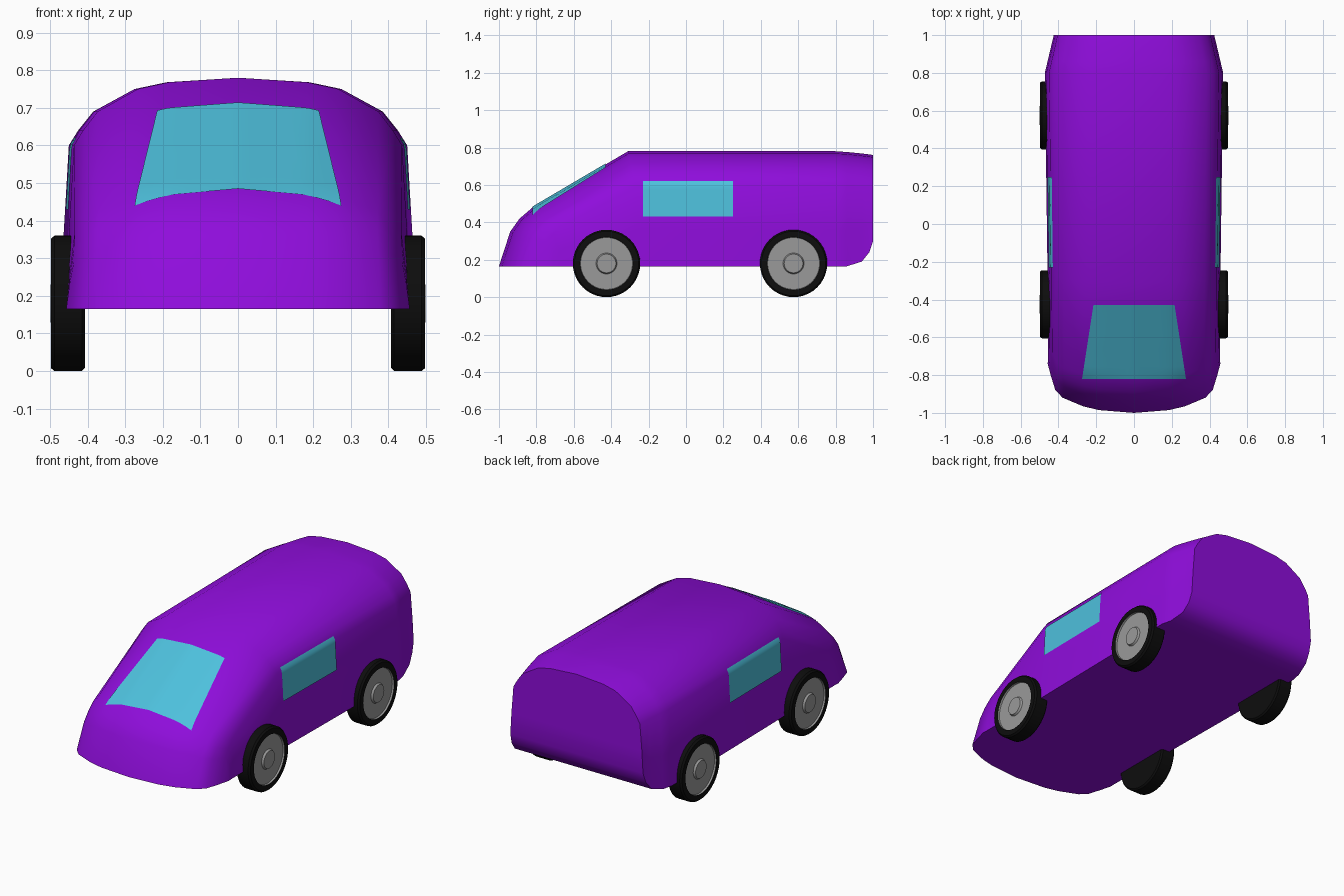
import bpy, bmesh, math
from mathutils import Vector
from mathutils.bvhtree import BVHTree

if "Cube" in bpy.data.objects:
    bpy.data.objects.remove(bpy.data.objects["Cube"])


def material(name, rgb):
    m = bpy.data.materials.new(name)
    m.diffuse_color = (*rgb, 1)
    m.use_nodes = True
    m.node_tree.nodes["Principled BSDF"].inputs["Base Color"].default_value = m.diffuse_color
    return m


PURPLE = material("purple paint", (0.275, 0.004, 0.71))
GLASS = material("light blue glass", (0.075, 0.53, 0.72))
BLACK = material("black rubber", (0.004, 0.004, 0.004))
GREY = material("grey metal", (0.32, 0.32, 0.32))


def finish(bm, name, mats, angle=35):
    me = bpy.data.meshes.new(name)
    bm.to_mesh(me)
    bm.free()
    ob = bpy.data.objects.new(name, me)
    bpy.context.collection.objects.link(ob)
    for m in mats:
        me.materials.append(m)
    bpy.ops.object.select_all(action='DESELECT')
    ob.select_set(True)
    bpy.context.view_layer.objects.active = ob
    bpy.ops.object.shade_smooth_by_angle(angle=math.radians(angle))
    return ob


# Body: stations as (y, top z, floor z, width scale, shoulder drop, nose rounding)
FLOOR = 0.165
STATIONS = [
    (-1.00, 0.165, FLOOR, 0.98, 0.0, 1.0),
    (-0.94, 0.35, FLOOR, 0.968, 0.3, 1.0),
    (-0.89, 0.42, FLOOR, 0.965, 0.45, 0.9),
    (-0.82, 0.48, FLOOR, 0.965, 0.6, 0.7),
    (-0.31, 0.78, FLOOR, 0.97, 1.0, 0.25),
    (0.80, 0.78, FLOOR, 1.0, 1.0, 0.0),
    (0.86, 0.776, FLOOR, 0.97, 1.0, 0.0),
    (0.94, 0.768, 0.19, 0.93, 1.0, 0.0),
    (0.98, 0.763, 0.24, 0.91, 1.0, 0.0),
    (1.00, 0.76, 0.30, 0.90, 1.0, 0.0),
]
# half roof section: x, drop below the top, set-back at the nose
SECTION = [(0, 0, 0), (0.19, 0.012, 0.015), (0.275, 0.03, 0.035),
           (0.385, 0.09, 0.08), (0.425, 0.14, 0.12), (0.45, 0.18, 0.20)]


def half_row(y, z, fz, w, d, f):
    pts = [Vector((x * w, y + s * f, z - drop * d)) for x, drop, s in SECTION]
    e = pts[-1]
    k = 1 if z > FLOOR else 0
    pts.append(Vector((e.x + 0.014 * w * k, e.y, fz + (e.z - fz) * 0.45)))
    pts.append(Vector((e.x + 0.022 * w * k, e.y, fz)))
    return pts


bm = bmesh.new()
rows = []
for st in STATIONS:
    half = half_row(*st)
    full = [Vector((-p.x, p.y, p.z)) for p in reversed(half[1:])] + half
    rows.append([bm.verts.new(p) for p in full])
for a, b in zip(rows, rows[1:]):
    for i in range(len(a) - 1):
        bm.faces.new((a[i], a[i + 1], b[i + 1], b[i]))
bm.faces.new(rows[0] + [rows[1][-1], rows[1][0]])
for a, b in zip(rows[1:], rows[2:]):
    bm.faces.new((a[0], a[-1], b[-1], b[0]))
bm.faces.new(rows[-1])
bmesh.ops.remove_doubles(bm, verts=bm.verts, dist=0.0005)
bmesh.ops.recalc_face_normals(bm, faces=bm.faces)
bmesh.ops.triangulate(bm, faces=[f for f in bm.faces if len(f.verts) == 4])
bvh = BVHTree.FromBMesh(bm)
finish(bm, "body", [PURPLE])


# Glass plates draped on the body by casting a grid of rays
def window(name, start, direction, nu, nv):
    bm = bmesh.new()
    grid = []
    for j in range(nv + 1):
        line = []
        for i in range(nu + 1):
            hit, nor, _, _ = bvh.ray_cast(start(i / nu, j / nv), direction)
            line.append(bm.verts.new(hit - direction * 0.005))
        grid.append(line)
    for a, b in zip(grid, grid[1:]):
        for i in range(nu):
            bm.faces.new((a[i], a[i + 1], b[i + 1], b[i]))
    bmesh.ops.recalc_face_normals(bm, faces=bm.faces)
    if sum((f.normal.dot(direction) for f in bm.faces)) > 0:
        bmesh.ops.reverse_faces(bm, faces=bm.faces)
    finish(bm, name, [GLASS])


window("windshield",
       lambda u, v: Vector(((2 * u - 1) * (0.275 - 0.06 * v), -0.82 + 0.39 * v, 2)),
       Vector((0, 0, -1)), 16, 12)
for side, label in ((1, "left"), (-1, "right")):
    window(label + "_side_window",
           lambda u, v: Vector((2 * side, -0.23 + 0.48 * u, 0.43 + 0.19 * v)),
           Vector((-side, 0, 0)), 12, 12)


# Wheels: profile (distance outward, radius) spun round the axle
PROFILE = [(0.407, 0), (0.407, 0.172), (0.415, 0.18), (0.488, 0.18), (0.498, 0.172),
           (0.498, 0.141), (0.488, 0.139), (0.488, 0.056), (0.499, 0.05), (0.499, 0)]
N = 40


def wheel(name, side, y):
    bm = bmesh.new()
    rings = []
    for x, r in PROFILE:
        if r == 0:
            rings.append([bm.verts.new((side * x, y, 0.18))] * N)
        else:
            rings.append([bm.verts.new((side * x, y + r * math.cos(t), 0.18 + r * math.sin(t)))
                          for t in (2 * math.pi * k / N for k in range(N))])
    for n, (a, b) in enumerate(zip(rings, rings[1:])):
        for k in range(N):
            m = (k + 1) % N
            vs = list(dict.fromkeys((a[k], a[m], b[m], b[k])))
            bm.faces.new(vs).material_index = 1 if n >= 5 else 0
    bmesh.ops.recalc_face_normals(bm, faces=bm.faces)
    finish(bm, name, [BLACK, GREY])


for side, label in ((1, "left"), (-1, "right")):
    wheel("front_wheel_" + label, side, -0.425)
    wheel("rear_wheel_" + label, side, 0.575)
